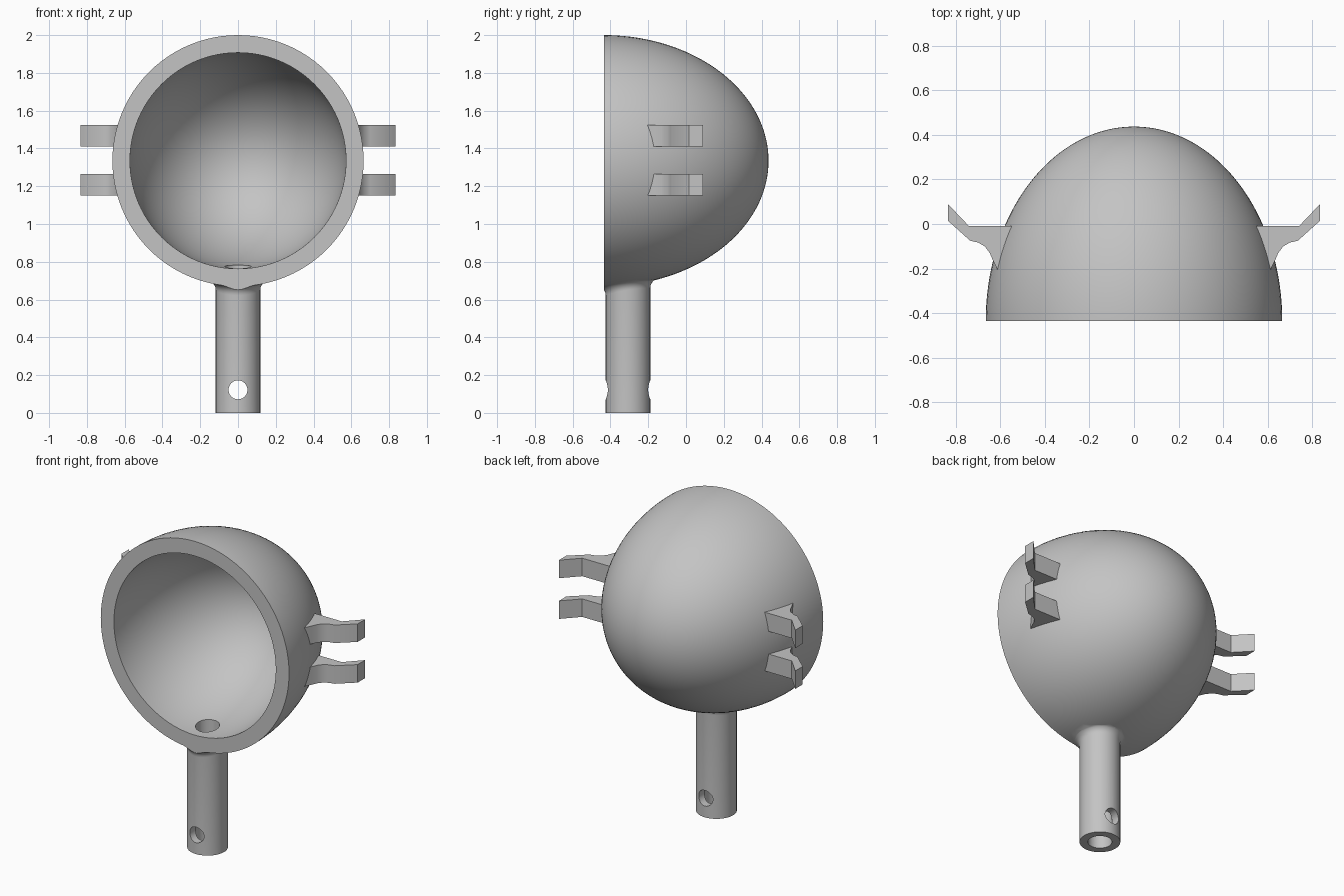
import bpy, bmesh, math
from mathutils import Vector

if "Cube" in bpy.data.objects:
    bpy.data.objects.remove(bpy.data.objects["Cube"])

FRONT, CZ = -0.435, 1.335          # rim plane and bowl centre height
R, DEPTH, WALL = 0.665, 0.872, 0.093
STEM_Y, STEM_R, BORE_R, FILLET = -0.307, 0.118, 0.07, 0.05
SIDES = 96

grey = bpy.data.materials.new("plain grey")
grey.use_nodes = True
colour = (0.55, 0.55, 0.55, 1)
grey.diffuse_color = colour
grey.node_tree.nodes["Principled BSDF"].inputs["Base Color"].default_value = colour


def make(name, bm):
    bmesh.ops.recalc_face_normals(bm, faces=bm.faces)
    mesh = bpy.data.meshes.new(name)
    bm.to_mesh(mesh)
    bm.free()
    mesh.materials.append(grey)
    ob = bpy.data.objects.new(name, mesh)
    bpy.context.collection.objects.link(ob)
    return ob


def loft(name, rings):
    """Closed solid skinned through equal-length rings of points."""
    bm = bmesh.new()
    rows = [[bm.verts.new(p) for p in ring] for ring in rings]
    for a, b in zip(rows, rows[1:]):
        for i in range(len(a)):
            j = (i + 1) % len(a)
            bm.faces.new((a[i], a[j], b[j], b[i]))
    bm.faces.new(rows[0])
    bm.faces.new(rows[-1])
    return make(name, bm)


def angles(n):
    return [2 * math.pi * i / n for i in range(n)]


def dome(name, radius, depth):
    """Half ellipsoid pointing back, with a straight run past the rim plane."""
    steps = [(radius, FRONT - 0.2)]
    for k in range(40):
        t = math.pi / 2 * k / 39.3
        steps.append((radius * math.cos(t), FRONT + depth * math.sin(t)))
    return loft(name, [[(r * math.cos(a), y, CZ + r * math.sin(a)) for a in angles(SIDES)]
                       for r, y in steps])


def rod(name, radius, start, end):
    start, end = Vector(start), Vector(end)
    turn = (end - start).to_track_quat('Z', 'Y')
    circle = [turn @ Vector((radius * math.cos(a), radius * math.sin(a), 0)) for a in angles(48)]
    return loft(name, [[p + c for c in circle] for p in (start, end)])


def combine(target, tool, operation):
    mod = target.modifiers.new(operation.lower(), 'BOOLEAN')
    mod.operation, mod.solver, mod.object = operation, 'EXACT', tool
    bpy.context.view_layer.objects.active = target
    bpy.ops.object.modifier_apply(modifier=mod.name)
    bpy.data.objects.remove(tool)


def bowl_underside(x, y):
    v = (max(y, FRONT) - FRONT) / DEPTH
    return CZ - R * math.sqrt(1 - v * v - (x / R) ** 2)


def stem_ring(radius, height):
    return [(radius * math.cos(a), STEM_Y + radius * math.sin(a),
             height(math.cos(a), math.sin(a))) for a in angles(64)]


# Stem, flaring into the underside of the bowl
rings = [stem_ring(STEM_R, lambda c, s: 0)]
for k in range(9):
    t = math.pi / 2 * k / 8
    reach = STEM_R + FILLET
    rings.append(stem_ring(
        STEM_R + FILLET * (1 - math.cos(t)),
        lambda c, s: bowl_underside(reach * c, STEM_Y + reach * s) + 0.002
        - FILLET * (1 - math.sin(t))))
rings.append(stem_ring(0.1, lambda c, s: 0.73))
stem = loft("stem", rings)

# Bowl with stem joined, hollowed, drilled and trimmed flat at the rim
bowl = dome("bowl_and_stem", R, DEPTH)
combine(bowl, stem, 'UNION')
combine(bowl, dome("hollow", R - WALL, DEPTH - WALL), 'DIFFERENCE')
combine(bowl, rod("bore", BORE_R, (0, STEM_Y, -0.1), (0, STEM_Y, 0.9)), 'DIFFERENCE')
combine(bowl, rod("pin_hole", 0.05, (0, -0.7, 0.122), (0, 0.1, 0.122)), 'DIFFERENCE')
bm = bmesh.new()
bmesh.ops.create_cube(bm, size=2)
bmesh.ops.translate(bm, verts=bm.verts, vec=(0, FRONT - 1, CZ))
combine(bowl, make("trim", bm), 'DIFFERENCE')

# Two bent clips on each side
CLIP = [(0.52, -0.01), (0.74, -0.01), (0.835, 0.09), (0.835, 0.015), (0.735, -0.075),
        (0.70, -0.083), (0.67, -0.10), (0.647, -0.13), (0.632, -0.165), (0.61, -0.21),
        (0.56, -0.21)]
parts = [bowl]
for side, sign in (("left", 1), ("right", -1)):
    for level, z in (("upper", 1.41), ("lower", 1.15)):
        parts.append(loft(f"{side}_{level}_clip",
                          [[(sign * x, y, h) for x, y in CLIP] for h in (z, z + 0.115)]))

# Smooth curves, crisp edges
for ob in parts:
    bpy.ops.object.select_all(action='DESELECT')
    ob.select_set(True)
    bpy.context.view_layer.objects.active = ob
    bpy.ops.object.shade_smooth_by_angle(angle=math.radians(32))
